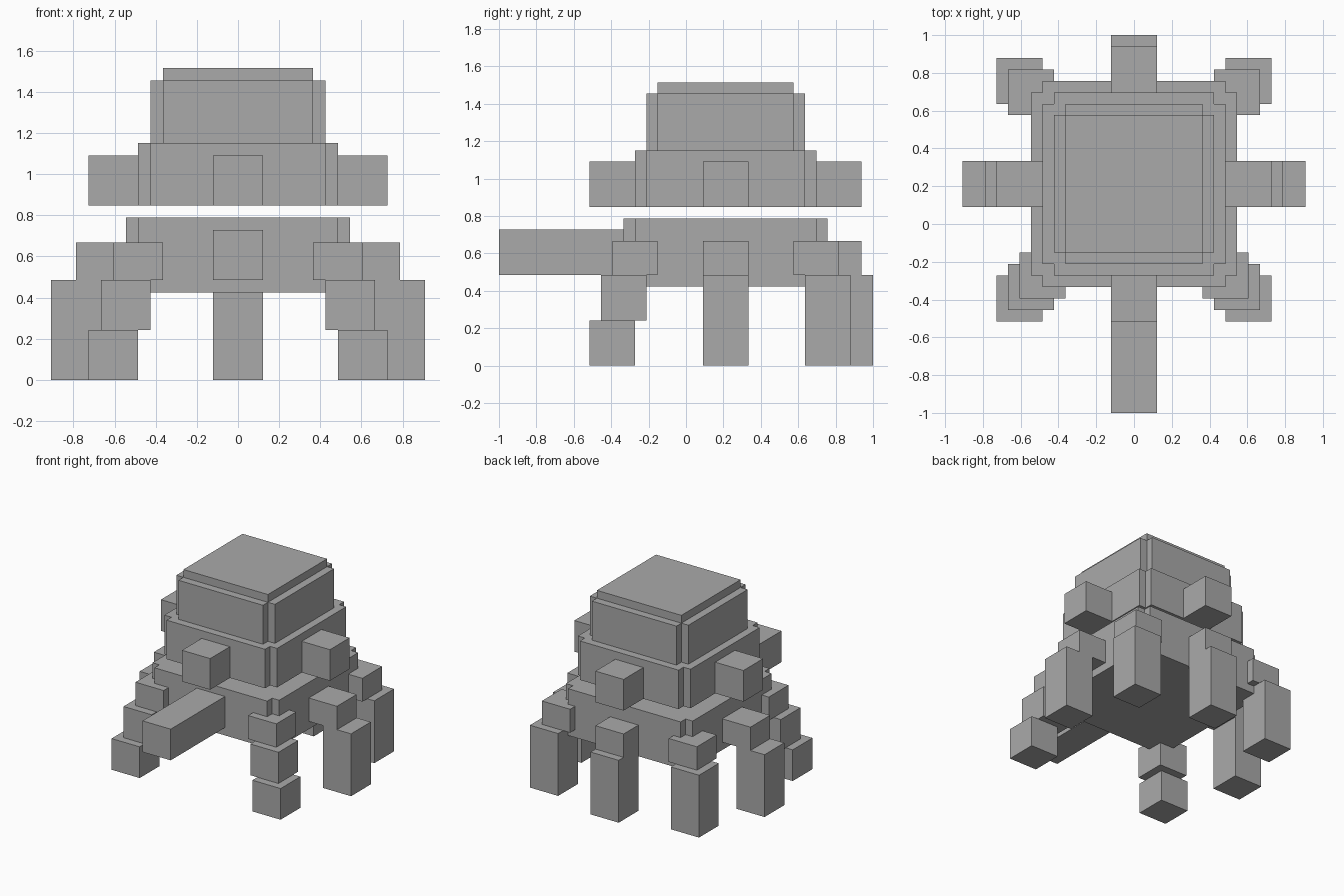
import bpy
import bmesh
from mathutils import Vector

cube = bpy.data.objects.get("Cube")
if cube:
    bpy.data.objects.remove(cube, do_unlink=True)

U = 2 / 33        # one block unit
CY = 3.5          # body centre along y, in units

grey = bpy.data.materials.new("plain grey")
grey.use_nodes = True
colour = (0.4, 0.4, 0.4, 1)
grey.diffuse_color = colour
grey.node_tree.nodes["Principled BSDF"].inputs["Base Color"].default_value = colour


def prism(name, outline, z0, z1):
    """Extrude an outline, given in units around the body centre."""
    bm = bmesh.new()
    face = bm.faces.new([bm.verts.new(Vector((x, y + CY, z0)) * U) for x, y in outline])
    top = bmesh.ops.extrude_face_region(bm, geom=[face])["geom"]
    verts = [g for g in top if isinstance(g, bmesh.types.BMVert)]
    bmesh.ops.translate(bm, verts=verts, vec=(0, 0, (z1 - z0) * U))
    bmesh.ops.recalc_face_normals(bm, faces=bm.faces)
    mesh = bpy.data.meshes.new(name)
    bm.to_mesh(mesh)
    bm.free()
    mesh.materials.append(grey)
    obj = bpy.data.objects.new(name, mesh)
    bpy.context.collection.objects.link(obj)


def box(name, x, y, z0, z1, half_y=2, half_x=2):
    prism(name, [(x - half_x, y - half_y), (x + half_x, y - half_y),
                 (x + half_x, y + half_y), (x - half_x, y + half_y)], z0, z1)


def notched(name, r, z0, z1):
    """Square tier with a one-unit notch cut from each corner."""
    corner = [(r, r - 1), (r - 1, r - 1), (r - 1, r)]
    outline = []
    for _ in range(4):
        outline += corner
        corner = [(-y, x) for x, y in corner]
    prism(name, outline, z0, z1)


# Stacked tiers: floating shell above the lower body
notched("lower_body", 9, 7, 13)
notched("shell_rim", 8, 14, 19)
notched("shell_dome", 7, 19, 24)
box("shell_cap", 0, 0, 24, 25, 6, 6)

# Knobs around the shell, and the long snout
for name, x, y in (("front", 0, -10), ("back", 0, 10), ("left", 10, 0), ("right", -10, 0)):
    box(name + "_knob", x, y, 14, 18)
box("snout", 0, -14.5, 8, 12, half_y=5.5)

# Back middle leg
box("back_leg_upper", 0, 10, 8, 11)
box("back_leg_lower", 0, 11, 0, 8)

# Paired legs
for side, s in (("left", 1), ("right", -1)):
    box(side + "_side_leg_upper", s * 11, 0, 8, 11)
    box(side + "_side_leg_lower", s * 13, 0, 0, 8)
    box(side + "_rear_leg_upper", s * 9, 8, 8, 11)
    box(side + "_rear_leg_lower", s * 10, 9, 0, 8)
    for i, part in enumerate(("upper", "middle", "foot")):
        box(f"{side}_front_leg_{part}", s * (8 + i), -8 - i, 8 - 4 * i, 11 if i == 0 else 12 - 4 * i)
